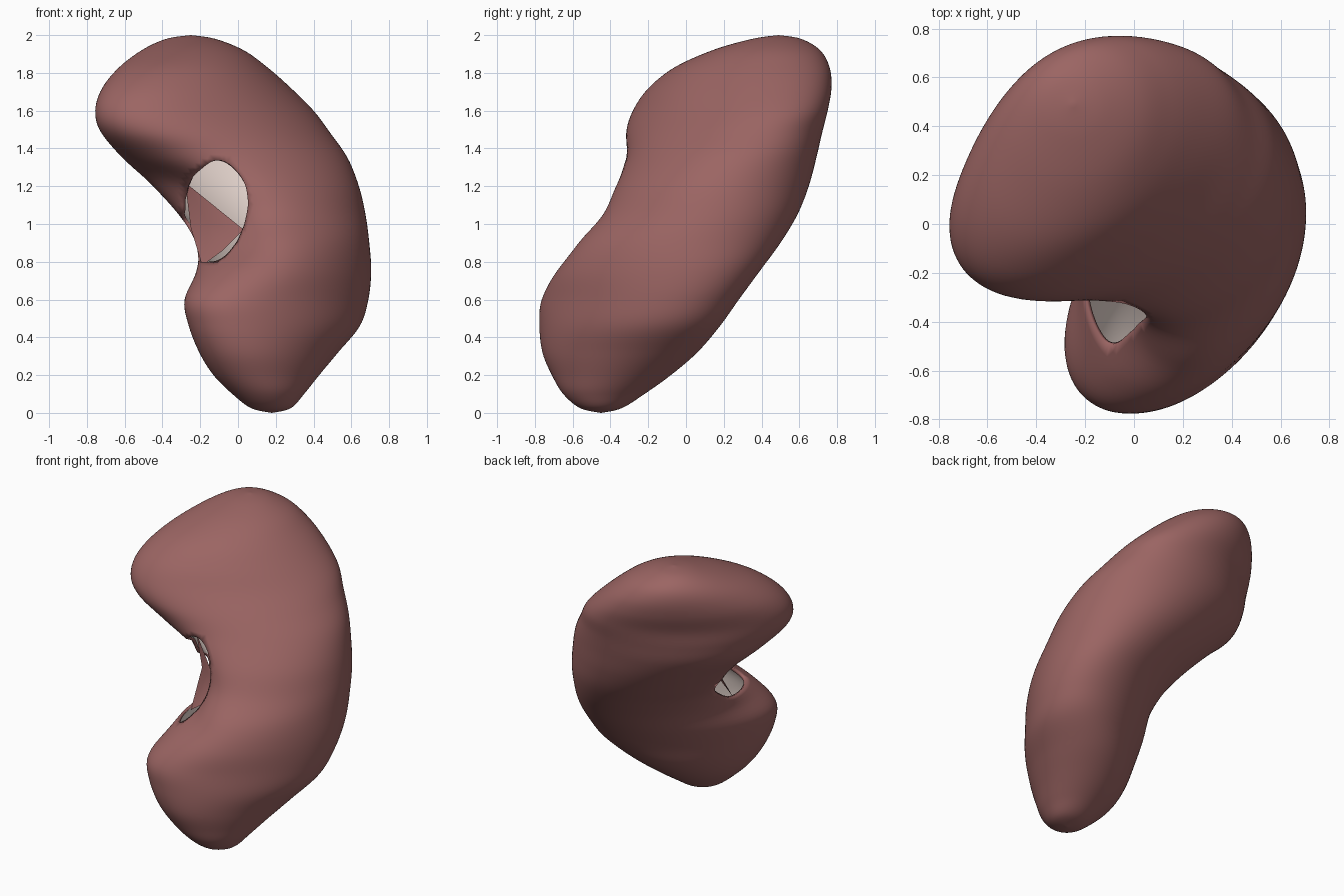
import bpy, bmesh, math

if "Cube" in bpy.data.objects:
    bpy.data.objects.remove(bpy.data.objects["Cube"])

def material(name, rgb):
    m = bpy.data.materials.new(name)
    m.diffuse_color = (*rgb, 1)
    m.use_nodes = True
    m.node_tree.nodes["Principled BSDF"].inputs["Base Color"].default_value = m.diffuse_color
    return m

brown = material("flesh", (0.33, 0.13, 0.125))
pale = material("pale_lining", (0.80, 0.68, 0.63))

# Horizontal slices: z, left, right, front, back, skew of the oval, front-left dent
SLICES = [
    (0.00, .18, .18, -.45, -.45, .1, 0),
    (0.025, .07, .28, -.56, -.34, .1, 0),
    (0.10, -.03, .35, -.65, -.22, .15, 0),
    (0.20, -.13, .43, -.71, -.08, .25, 0),
    (0.32, -.205, .53, -.76, .06, .35, 0),
    (0.46, -.255, .645, -.77, .18, .42, -.02),
    (0.60, -.27, .69, -.75, .28, .42, -.04),
    (0.75, -.235, .705, -.70, .39, .36, .06),
    (0.90, -.25, .695, -.60, .50, .24, .24),
    (1.05, -.34, .675, -.465, .59, .15, .32),
    (1.20, -.47, .64, -.39, .65, .12, .25),
    (1.35, -.615, .58, -.32, .69, .17, .02),
    (1.48, -.685, .49, -.285, .72, .27, -.12),
    (1.60, -.71, .40, -.24, .75, .36, -.13),
    (1.72, -.69, .28, -.17, .77, .34, -.1),
    (1.83, -.62, .155, -.05, .76, .27, -.05),
    (1.92, -.51, .03, .14, .71, .15, 0),
    (1.98, -.38, -.12, .35, .61, 0, 0),
    (2.00, -.25, -.25, .49, .49, 0, 0),
]
SEG, SUB = 120, 6

def spline(rows, i, f):
    n = len(rows)
    p = [rows[min(max(i + k, 0), n - 1)] for k in (-1, 0, 1, 2)]
    return [0.5 * (2*b + (c - a)*f + (2*a - 5*b + 4*c - d)*f*f
                   + (3*b - a - 3*c + d)*f**3) for a, b, c, d in zip(*p)]

def slice_point(row, t):
    z, xl, xr, yf, yb, skew, dent = row
    u, v = math.cos(t), math.sin(t + math.asin(skew))
    toward = max(0, math.cos(math.atan2(v, u) - math.radians(225)))
    k = 1 - dent * toward ** 6
    return ((xl + xr) / 2 + (xr - xl) / 2 * u * k,
            (yf + yb) / 2 + (yb - yf) / 2 * v * k,
            min(max(z, 0), 2))

# Lobed body lofted through the slices
bm = bmesh.new()
rings = []
for i in range(len(SLICES) - 1):
    for s in range(SUB):
        if i == 0 and s == 0:
            continue
        row = spline(SLICES, i, s / SUB)
        rings.append([bm.verts.new(slice_point(row, 2 * math.pi * k / SEG))
                      for k in range(SEG)])
bottom = bm.verts.new((.18, -.45, 0))
top = bm.verts.new((-.25, .49, 2))
for k in range(SEG):
    j = (k + 1) % SEG
    for a, b in zip(rings, rings[1:]):
        bm.faces.new((a[k], a[j], b[j], b[k]))
    bm.faces.new((bottom, rings[0][j], rings[0][k]))
    bm.faces.new((top, rings[-1][k], rings[-1][j]))
bmesh.ops.recalc_face_normals(bm, faces=bm.faces)

# Oval opening on the front left side
CX, CZ, RX, RZ, TILT = -.125, 1.07, .17, .28, .2
def to_oval(p):
    dx, dz = p.x - CX, p.z - CZ
    c, s = math.cos(TILT), math.sin(TILT)
    return (dx * c - dz * s) / RX, (dx * s + dz * c) / RZ

doomed = [f for f in bm.faces if f.normal.y < 0.1
          and f.calc_center_median().y < .2
          and math.hypot(*to_oval(f.calc_center_median())) < 1]
bmesh.ops.delete(bm, geom=doomed, context='FACES')

# Even out the rim of the opening
rim = [v for v in bm.verts if v.is_boundary]
for _ in range(10):
    new = {}
    for v in rim:
        near = [e.other_vert(v).co for e in v.link_edges if e.is_boundary]
        new[v] = v.co * .5 + sum(near, v.co * 0) * (.5 / len(near))
    for v, co in new.items():
        v.co = co
near_rim = {e.other_vert(v) for v in rim for e in v.link_edges} - set(rim)
near_rim |= {e.other_vert(v) for v in near_rim for e in v.link_edges} - set(rim)
for _ in range(4):
    bmesh.ops.smooth_vert(bm, verts=list(near_rim), factor=.5,
                          use_axis_x=True, use_axis_y=True, use_axis_z=True)

mesh = bpy.data.meshes.new("body")
bm.to_mesh(mesh)
bm.free()
body = bpy.data.objects.new("body", mesh)
bpy.context.collection.objects.link(body)
mesh.materials.append(brown)
mesh.materials.append(pale)
mesh.shade_smooth()

# Pale inner lining and rim
wall = body.modifiers.new("wall", 'SOLIDIFY')
wall.thickness = 0.02
wall.offset = -1
wall.material_offset = 1

# Brown sheet across the lower part of the opening
sheet_mesh = bpy.data.meshes.new("inner_sheet")
sheet_mesh.from_pydata(
    [(-.15, -.12, 1.0), (-.28, -.06, 1.22), (.03, -.25, .97),
     (-.08, -.29, .86), (-.19, -.25, .78), (-.25, -.04, .98)], [],
    [(0, 1, 2), (0, 2, 3), (0, 3, 4), (0, 4, 5), (0, 5, 1)])
sheet_mesh.materials.append(brown)
sheet_mesh.shade_smooth()
sheet = bpy.data.objects.new("inner_sheet", sheet_mesh)
bpy.context.collection.objects.link(sheet)
